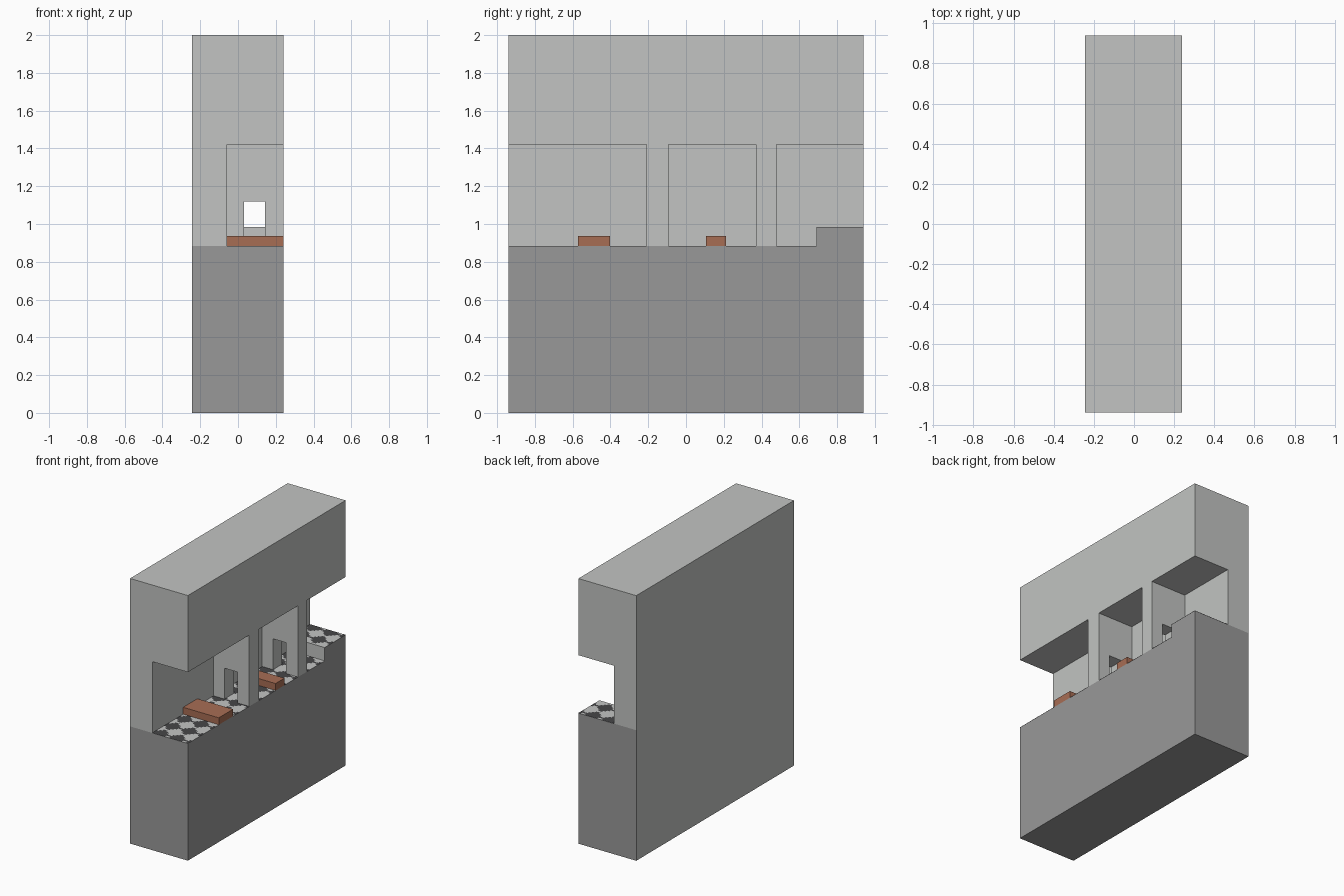
import bpy
import math

if "Cube" in bpy.data.objects:
    bpy.data.objects.remove(bpy.data.objects["Cube"])


def material(name, rgb):
    lin = [((c / 255 + 0.055) / 1.055) ** 2.4 for c in rgb]
    m = bpy.data.materials.new(name)
    m.diffuse_color = (*lin, 1)
    m.use_nodes = True
    m.node_tree.nodes["Principled BSDF"].inputs["Base Color"].default_value = m.diffuse_color
    return m


LIGHT = material("pale_plaster", (194, 196, 194))
STONE = material("grey_stone", (153, 153, 153))
WOOD = material("red_brown_wood", (167, 109, 84))
DARK = material("charcoal_tile", (70, 70, 72))
TILE = material("white_tile", (196, 197, 196))

X0, X1, Y0, Y1 = -0.243, 0.24, -0.94, 0.94
WALL, FLOOR, STEP, STEP_Y, CEIL = -0.057, 0.884, 0.985, 0.69, 1.422


def build(name, verts, faces, mats):
    me = bpy.data.meshes.new(name)
    me.from_pydata(verts, [], faces)
    for m in mats:
        me.materials.append(m)
    ob = bpy.data.objects.new(name, me)
    bpy.context.collection.objects.link(ob)
    return ob


def prism(name, profile, a, b, axis, *mats):
    """Extrude a counter-clockwise 2D profile: (x, z) along y, or (y, z) along x."""
    n = len(profile)
    if axis == 'y':
        verts = [(p, t, q) for t in (a, b) for p, q in profile]
    else:
        verts = [(t, p, q) for t in (b, a) for p, q in profile]
    faces = [tuple(range(n)), tuple(reversed(range(n, 2 * n)))]
    faces += [(i, i + n, (i + 1) % n + n, (i + 1) % n) for i in range(n)]
    return build(name, verts, faces, mats)


def rect(a, b, c, d):
    return [(a, c), (b, c), (b, d), (a, d)]


# stepped stone base; its back and the riser of the step are plastered
base = prism("base", [(Y0, 0), (Y1, 0), (Y1, STEP), (STEP_Y, STEP),
                      (STEP_Y, FLOOR), (Y0, FLOOR)], X0, X1, 'x', STONE, LIGHT)
for p in base.data.polygons:
    riser = p.normal.y < -0.5 and p.center.y > 0
    p.material_index = int(p.normal.x < -0.5 or riser)

# back wall with the overhanging upper storey, in two lengths
for name, a, b, z in (("main_wall", Y0, STEP_Y, FLOOR), ("step_wall", STEP_Y, Y1, STEP)):
    prism(name, [(X0, z), (WALL, z), (WALL, CEIL), (X1, CEIL), (X1, 2), (X0, 2)],
          a, b, 'y', LIGHT)

# partitions, each with a small doorway
for name, a, b in (("front_partition", -0.21, -0.092), ("rear_partition", 0.37, 0.478)):
    prism(name, [(WALL, FLOOR), (0.033, FLOOR), (0.033, 1.118), (0.142, 1.118),
                 (0.142, FLOOR), (X1, FLOOR), (X1, CEIL), (WALL, CEIL)], a, b, 'y', LIGHT)

# low wooden benches
for name, a, b in (("front_bench", -0.572, -0.402), ("rear_bench", 0.105, 0.212)):
    prism(name, rect(WALL, X1, FLOOR, 0.937), a, b, 'y', WOOD)


# diamond tiled floors, drawn on a fine grid so the edges are stepped
def tiled(name, y0, y1, z, pitch=0.14, cell=0.0175):
    nx, ny = round((X1 - WALL) / cell), round((y1 - y0) / cell)
    dx, dy = (X1 - WALL) / nx, (y1 - y0) / ny
    verts = [(WALL + i * dx, y0 + j * dy, z + 0.001)
             for j in range(ny + 1) for i in range(nx + 1)]
    faces = [(k, k + 1, k + nx + 2, k + nx + 1)
             for j in range(ny) for k in range(j * (nx + 1), j * (nx + 1) + nx)]
    ob = build(name, verts, faces, (TILE, DARK))
    for p in ob.data.polygons:
        x, y = p.center.x, p.center.y
        u, v = math.floor((x + y) / pitch), math.floor((x - y) / pitch)
        p.material_index = (u + v) % 2


tiled("tiled_floor", Y0, STEP_Y, FLOOR)
tiled("tiled_step", STEP_Y, Y1, STEP)
